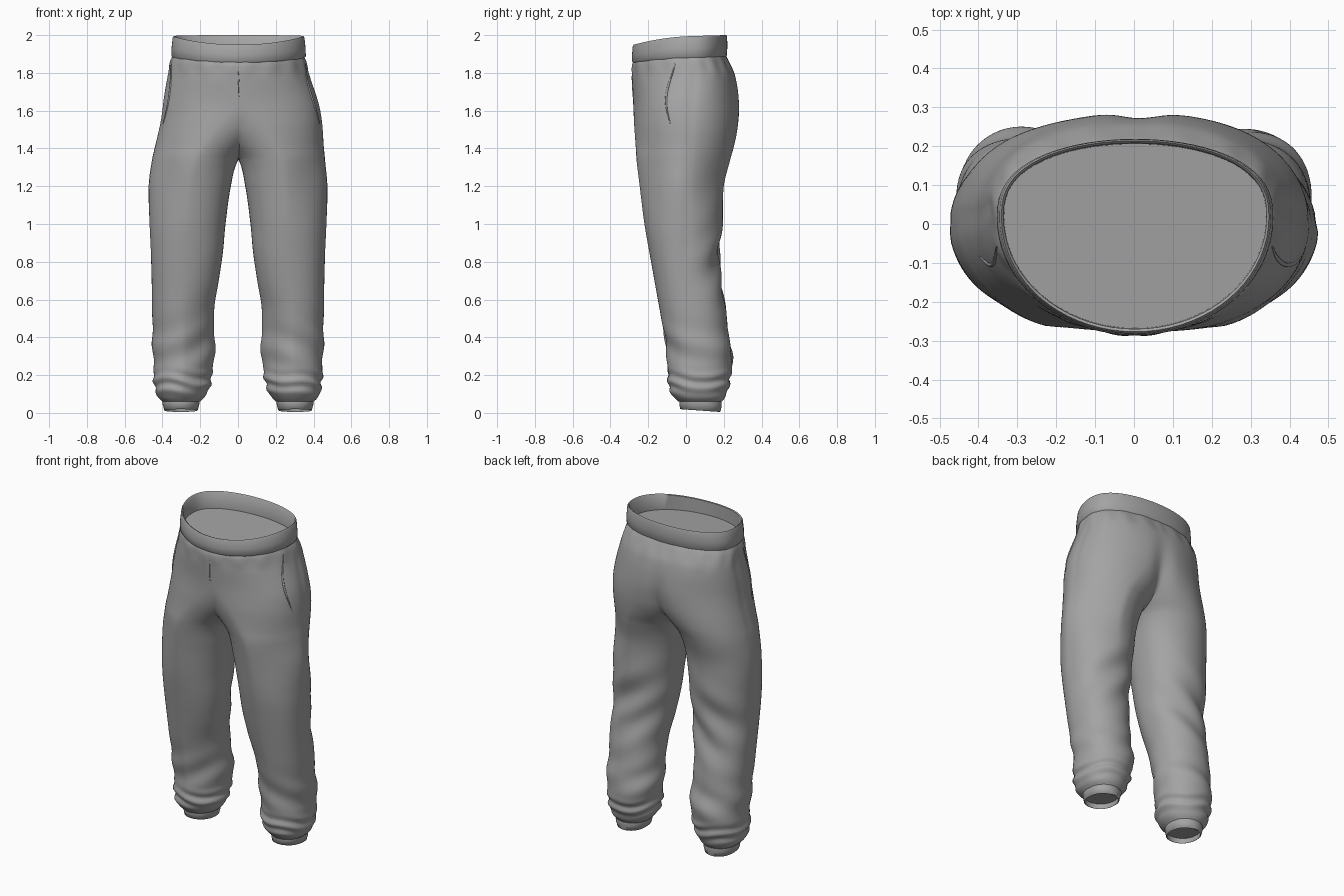
import bpy, bmesh, math
from mathutils import Vector

if "Cube" in bpy.data.objects:
    bpy.data.objects.remove(bpy.data.objects["Cube"])

GREY = (0.37, 0.37, 0.37, 1)
fabric = bpy.data.materials.new("grey_fabric")
fabric.use_nodes = True
fabric.diffuse_color = GREY
fabric.node_tree.nodes["Principled BSDF"].inputs["Base Color"].default_value = GREY

# Half sections of the trousers: height, inner x, outer x, front y, back y.
# A negative inner x means the section is cut open at the centre line.
SECTIONS = [
    (.06, .20, .40, -.04, .19),
    (.08, .18, .422, -.062, .205),
    (.12, .156, .438, -.088, .22),
    (.2, .136, .447, -.095, .238),
    (.3, .126, .45, -.10, .245),
    (.4, .123, .452, -.112, .225),
    (.55, .126, .455, -.14, .211),
    (.7, .102, .457, -.167, .184),
    (.85, .08, .462, -.194, .174),
    (1.0, .066, .47, -.22, .192),
    (1.2, .038, .475, -.245, .20),
    (1.34, 0, .46, -.262, .234),
    (1.42, -.08, .447, -.267, .256),
    (1.52, -.22, .432, -.274, .275),
    (1.65, -.41, .41, -.28, .287),
    (1.78, -.378, .378, -.285, .265),
    (1.86, -.36, .36, -.285, .228),
    (1.89, -.347, .347, -.278, .21),
]
POINTS = 72


def section(z):
    """Smoothly interpolated section at a height."""
    i = 0
    while i < len(SECTIONS) - 2 and z >= SECTIONS[i + 1][0]:
        i += 1
    a, b = SECTIONS[i], SECTIONS[i + 1]
    before, after = SECTIONS[max(i - 1, 0)], SECTIONS[min(i + 2, len(SECTIONS) - 1)]
    h = b[0] - a[0]
    t = (z - a[0]) / h
    out = []
    for k in range(1, 5):
        m0 = (b[k] - before[k]) / (b[0] - before[0]) * h
        m1 = (after[k] - a[k]) / (after[0] - a[0]) * h
        d = b[k] - a[k]
        out.append(a[k] + t * (m0 + t * (3 * d - 2 * m0 - m1 + t * (m0 + m1 - 2 * d))))
    return out


def bump(v, centre, width):
    return math.exp(-((v - centre) / width) ** 2)


def ramp(v, low, high):
    t = min(1, max(0, (v - low) / (high - low)))
    return t * t * (3 - 2 * t)


def oval(angle, cx, rx, front, back, waist):
    """Rounded section; towards the waist the front is rounder, the back squarer."""
    s = math.sin(angle)
    cy = (front + back) / 2 + .05 * waist
    if s > 0:
        y = cy + (back - cy) * s ** (.86 - .08 * waist)
    else:
        y = cy + (front - cy) * (-s) ** (.86 + .14 * waist)
    return cx + rx * math.cos(angle), y


def tilt(y, z):
    """The waist dips towards the front."""
    weight = min(1, max(0, (z - 1.75) / .25))
    return weight * (.03 * y - .4 * max(0, .03 - y) ** 2)


def folds(a, z, side):
    """Cloth folds, and the flattened corners of the legs."""
    turn = 2 * math.pi * z
    front, back = max(0, -math.sin(a)), max(0, math.sin(a))
    outer, inner = max(0, math.cos(a)), max(0, -math.cos(a))
    d = .008 * bump(z, .16, .05) * math.sin(turn / .07 + 2.2 * math.sin(a + side) + math.cos(3 * a))
    d += .006 * bump(z, .34, .12) * math.sin(turn / .2 + 3 * math.cos(a - .5 * side))
    d += .009 * bump(z, .8, .2) * back * math.sin(turn / .24 + 4 * math.cos(a) + side)
    d += .003 * bump(z, 1.84, .05) * math.sin(16 * a)
    d -= .004 * bump(a, .05, .06) * ramp(z, .75, .9) * ramp(z, 1.87, 1.8)
    d -= .06 * front * outer * bump(z, 1.28, .25)
    d -= .04 * front * inner * bump(z, .35, .25)
    # The left leg is slimmer at the outer back
    if side > 0:
        d -= .06 * back * outer * bump(z, 1.25, .22)
    return d


def surface(side, a, z):
    inner, outer, front, back = section(z)
    x, y = oval(a, (inner + outer) / 2, (outer - inner) / 2, front, back, ramp(z, 1.6, 1.88))
    d = folds(a, z, side)
    x += d * math.cos(a)
    y += d * math.sin(a)
    if y > 0:
        y -= .018 * bump(x, 0, .06) * bump(z, 1.58, .17)
    return Vector((side * x + .018 * bump(z, 1.57, .17), y, z + tilt(y, z)))


def finish(name, bm):
    bmesh.ops.remove_doubles(bm, verts=bm.verts, dist=.0004)
    bmesh.ops.recalc_face_normals(bm, faces=bm.faces)
    mesh = bpy.data.meshes.new(name)
    bm.to_mesh(mesh)
    bm.free()
    obj = bpy.data.objects.new(name, mesh)
    bpy.context.collection.objects.link(obj)
    mesh.materials.append(fabric)
    bpy.ops.object.select_all(action='DESELECT')
    obj.select_set(True)
    bpy.context.view_layer.objects.active = obj
    bpy.ops.object.shade_smooth_by_angle(angle=math.radians(60))


def skin(bm, rings, closed):
    rows = [[bm.verts.new(p) for p in ring] for ring in rings]
    n = len(rows[0])
    for low, high in zip(rows, rows[1:]):
        for j in range(n if closed else n - 1):
            k = (j + 1) % n
            bm.faces.new((low[j], low[k], high[k], high[j]))
    return rows


# Trouser body: two lofted halves welded along the centre line
heights = []
for low, high in zip(SECTIONS, SECTIONS[1:]):
    steps = max(2, round((high[0] - low[0]) / .011))
    heights += [low[0] + (high[0] - low[0]) * i / steps for i in range(steps)]
heights.append(SECTIONS[-1][0])

body = bmesh.new()
for side in (1, -1):
    rings = []
    for z in heights:
        inner, outer, front, back = section(z)
        end = math.pi
        if inner < 0:
            end = math.acos(max(-1, min(0, (inner + outer) / (inner - outer))))
        ring = [surface(side, end * (2 * j / POINTS - 1), z) for j in range(POINTS + 1)]
        if inner <= 1e-6:
            # Both halves share the same centre-line points
            for p, q in ((ring[0], surface(1, -end, z)), (ring[-1], surface(1, end, z))):
                p.xyz = (.018 * bump(z, 1.57, .17), q.y, q.z)
        rings.append(ring)
    skin(body, rings, False)
finish("trouser_body", body)


def band(name, cx, profile, level, waist):
    """Closed rolled band with a recessed end panel."""
    bm = bmesh.new()
    rings = []
    for rx, front, back, z in profile:
        ring = []
        for j in range(POINTS):
            x, y = oval(2 * math.pi * j / POINTS, cx, rx, front, back, waist)
            ring.append((x, y, z + level(y, z)))
        rings.append(ring)
    rows = skin(bm, rings, True)
    bm.faces.new(rows[-1])
    finish(name, bm)


# Waistband with its inner panel
band("waistband", .003, [
    (.345, -.278, .208, 1.875), (.356, -.286, .216, 1.888),
    (.355, -.286, .219, 1.93), (.349, -.282, .218, 1.985),
    (.344, -.277, .214, 1.994), (.338, -.270, .208, 1.989),
    (.337, -.268, .206, 1.89)], tilt, 1)

# Ankle cuffs with recessed panels
for side, name in ((1, "left_cuff"), (-1, "right_cuff")):
    band(name, side * .302, [
        (.088, -.026, .178, .10), (.098, -.034, .187, .07),
        (.097, -.035, .189, .045), (.089, -.032, .183, .014),
        (.085, -.027, .178, .012), (.083, -.025, .176, .016),
        (.088, -.028, .18, .045)],
        lambda y, z: -.07 * (y - .08) * (z < .05), 0)


def seam(name, points, radius):
    """Thin stitched ridge following the cloth."""
    curve = bpy.data.curves.new(name, 'CURVE')
    curve.dimensions = '3D'
    curve.bevel_depth = radius
    curve.bevel_resolution = 2
    curve.use_fill_caps = True
    line = curve.splines.new('POLY')
    line.points.add(len(points) - 1)
    for i, (target, p) in enumerate(zip(line.points, points)):
        target.co = (*p, 1)
        target.radius = .3 + .7 * math.sin(math.pi * i / (len(points) - 1))
    curve.materials.append(fabric)
    obj = bpy.data.objects.new(name, curve)
    bpy.context.collection.objects.link(obj)


# Pocket edges
for side, label in ((1, "left"), (-1, "right")):
    steps = [i / 24 for i in range(25)]
    seam(label + "_pocket_edge", [
        surface(side, -.26 - .1 * math.sin(math.pi * t), 1.85 - .32 * t)
        for t in steps], .006)

# Short fly seam at the front
seam("fly_seam", [surface(1, -math.pi / 2, 1.82 - .015 * i) for i in range(11)], .003)
